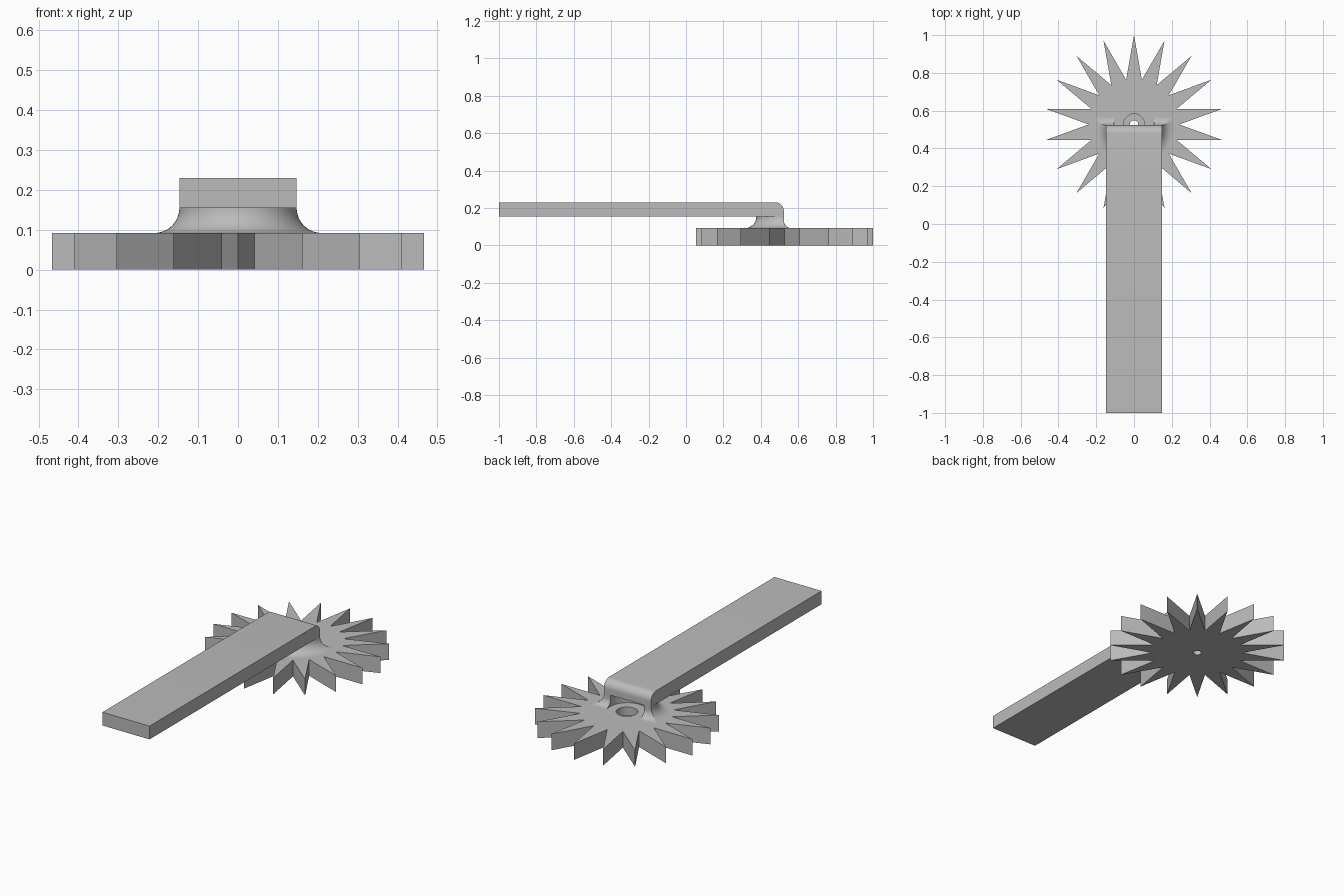
import bpy, bmesh, math
from math import sin, cos, pi

cube = bpy.data.objects.get("Cube")
if cube:
    bpy.data.objects.remove(cube, do_unlink=True)

HUB_Y = 0.527      # wheel axis
WHEEL_TOP = 0.092
ARM_LOW, ARM_TOP = 0.155, 0.23
HALF_W = 0.147

grey = bpy.data.materials.new("plain grey")
grey.use_nodes = True
colour = (0.5, 0.5, 0.5, 1)
grey.diffuse_color = colour
grey.node_tree.nodes["Principled BSDF"].inputs["Base Color"].default_value = colour


def finish(name, bm):
    bmesh.ops.recalc_face_normals(bm, faces=bm.faces[:])
    mesh = bpy.data.meshes.new(name)
    bm.to_mesh(mesh)
    bm.free()
    mesh.materials.append(grey)
    obj = bpy.data.objects.new(name, mesh)
    bpy.context.scene.collection.objects.link(obj)
    return obj


def smooth(obj):
    bpy.ops.object.select_all(action='DESELECT')
    obj.select_set(True)
    bpy.context.view_layer.objects.active = obj
    bpy.ops.object.shade_smooth_by_angle(angle=math.radians(30))


def prism(name, points, offset):
    """Extrude a closed outline along offset."""
    bm = bmesh.new()
    face = bm.faces.new([bm.verts.new(p) for p in points])
    new = bmesh.ops.extrude_face_region(bm, geom=[face])["geom"]
    verts = [v for v in new if isinstance(v, bmesh.types.BMVert)]
    bmesh.ops.translate(bm, vec=offset, verts=verts)
    return finish(name, bm)


def circle(radius, z, count=48):
    return [(radius * cos(2 * pi * i / count),
             HUB_Y + radius * sin(2 * pi * i / count), z) for i in range(count)]


# Spiked wheel with a stepped screw hole
TEETH = 18
star = []
for i in range(2 * TEETH):
    a = pi / 2 + i * pi / TEETH
    r = 0.473 if i % 2 == 0 else 0.24
    star.append((r * cos(a), HUB_Y + r * sin(a), 0))
wheel = prism("spiked_wheel", star, (0, 0, WHEEL_TOP))

for name, radius, base in (("screw_hole_cutter", 0.022, -0.1),
                           ("screw_recess_cutter", 0.056, 0.045)):
    cutter = prism(name, circle(radius, base), (0, 0, 0.3))
    cutter.hide_render = True
    cutter.hide_viewport = True
    cut = wheel.modifiers.new(name, 'BOOLEAN')
    cut.operation = 'DIFFERENCE'
    cut.solver = 'EXACT'
    cut.object = cutter
smooth(wheel)

# Flat arm with a rounded top edge at the wheel end
ARM_END, BEND = 0.523, 0.045
outline = [(-HALF_W, -1, ARM_LOW), (-HALF_W, ARM_END, ARM_LOW)]
for i in range(11):
    a = i / 10 * pi / 2
    outline.append((-HALF_W, ARM_END - BEND + BEND * cos(a),
                    ARM_TOP - BEND + BEND * sin(a)))
outline.append((-HALF_W, -1, ARM_TOP))
smooth(prism("arm", outline, (2 * HALF_W, 0, 0)))

# Half-round flared neck, open at the back around the screw
FLARE = ARM_LOW - WHEEL_TOP
INNER = 0.105
profile = [(INNER, WHEEL_TOP), (INNER, ARM_LOW)]
for i in range(13):
    a = pi + i / 12 * pi / 2
    profile.append((HALF_W + FLARE + FLARE * cos(a), ARM_LOW + FLARE * sin(a)))

sections = []
TOE = 0.042        # small fillet at the open ends


def toe_section(side, t):
    d, h = TOE * (1 - cos(t)), TOE * (1 - sin(t))
    return [(side * r, ARM_END + d, min(z, WHEEL_TOP + h)) for r, z in profile]


toe_angles = [i / 8 * pi / 2 for i in range(9)]
sections += [toe_section(-1, t) for t in reversed(toe_angles)]
for i in range(41):
    a = pi + i / 40 * pi
    sections.append([(r * cos(a), ARM_END + r * sin(a), z) for r, z in profile])
sections += [toe_section(1, t) for t in toe_angles]

bm = bmesh.new()
rings = [[bm.verts.new(p) for p in s] for s in sections]
n = len(profile)
for a, b in zip(rings, rings[1:]):
    for j in range(n):
        k = (j + 1) % n
        bm.faces.new((a[j], a[k], b[k], b[j]))
bmesh.ops.remove_doubles(bm, verts=bm.verts[:], dist=1e-5)
smooth(finish("flared_neck", bm))
